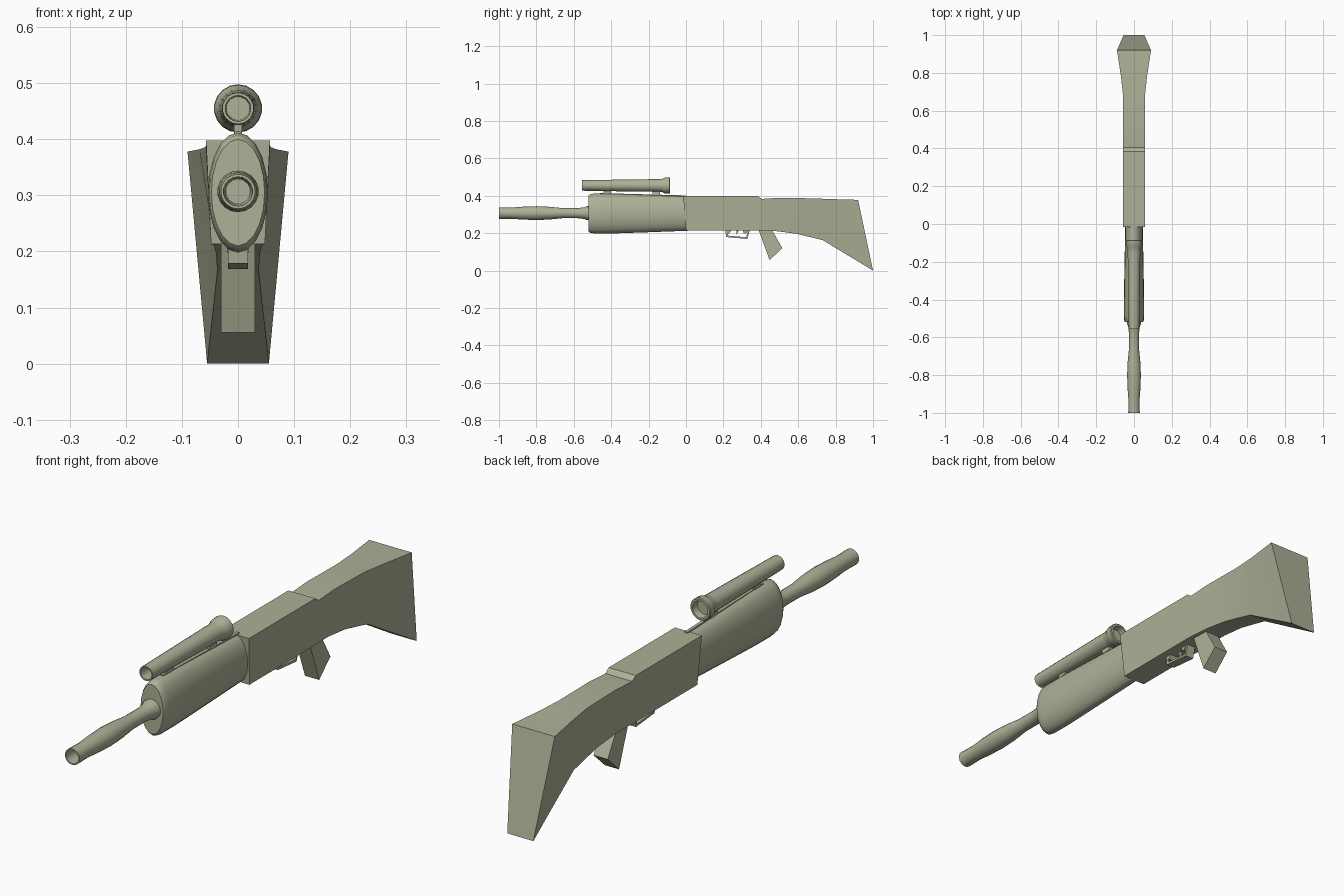
import bpy, bmesh, math

default = bpy.data.objects.get("Cube")
if default:
    bpy.data.objects.remove(default, do_unlink=True)

olive = bpy.data.materials.new("olive grey")
olive.use_nodes = True
COLOUR = (0.42, 0.44, 0.31, 1)
olive.diffuse_color = COLOUR
olive.node_tree.nodes["Principled BSDF"].inputs["Base Color"].default_value = COLOUR


def finish(name, bm, smooth=None):
    """Turn a bmesh into a coloured object, smooth below the given angle."""
    bmesh.ops.recalc_face_normals(bm, faces=bm.faces)
    me = bpy.data.meshes.new(name)
    bm.to_mesh(me)
    bm.free()
    me.materials.append(olive)
    if smooth:
        me.shade_smooth()
        me.set_sharp_from_angle(angle=math.radians(smooth))
    ob = bpy.data.objects.new(name, me)
    bpy.context.collection.objects.link(ob)
    return ob


def loft(bm, rings):
    """Skin closed rings of points and cap both ends."""
    loops = [[bm.verts.new(p) for p in ring] for ring in rings]
    for a, b in zip(loops, loops[1:]):
        for i in range(len(a)):
            j = (i + 1) % len(a)
            bm.faces.new((a[i], a[j], b[j], b[i]))
    bm.faces.new(loops[0])
    bm.faces.new(loops[-1])


def lathe(name, profile, z, sides=18, flat=1.0, smooth=40):
    """Round body along y from (y, radius) pairs; flat narrows it in x."""
    bm = bmesh.new()
    turns = [2 * math.pi * i / sides for i in range(sides)]
    loft(bm, [[(r * flat * math.sin(t), y, z + r * math.cos(t)) for t in turns]
              for y, r in profile])
    return finish(name, bm, smooth)


def plate(name, outline, half):
    """Side outline of (y, z) points given a thickness across x."""
    bm = bmesh.new()
    loft(bm, [[(x, y, z) for y, z in outline] for x in (-half, half)])
    return finish(name, bm)


# Receiver and stock: top (y, z, half width) then bottom (y, z, half width)
stations = [
    ((-0.015, 0.398, 0.057), (0.0, 0.213, 0.048)),
    ((0.385, 0.398, 0.057), (0.37, 0.213, 0.048)),
    ((0.405, 0.383, 0.057), (0.40, 0.213, 0.047)),
    ((0.50, 0.389, 0.057), (0.48, 0.211, 0.043)),
    ((0.68, 0.386, 0.058), (0.59, 0.197, 0.039)),
    ((0.78, 0.382, 0.069), (0.73, 0.163, 0.037)),
    ((0.92, 0.378, 0.09), (1.0, 0.0, 0.055)),
]
bm = bmesh.new()
loft(bm, [[(-tw, ty, tz), (tw, ty, tz), (bw, by, bz), (-bw, by, bz)]
          for (ty, tz, tw), (by, bz, bw) in stations])
finish("receiver_and_stock", bm, 12)

# Oval fore-end with a rounded front rim
lathe("fore_end", [(-0.52, 0.095), (-0.512, 0.103), (-0.49, 0.107), (-0.4, 0.107),
                   (-0.2, 0.1), (0.01, 0.092)], 0.305, 20, 0.5)

# Barrel with a swollen middle and an open muzzle
lathe("barrel", [(-0.85, 0.022), (-1.0, 0.026), (-1.0, 0.031), (-0.93, 0.03),
                 (-0.88, 0.034), (-0.8, 0.037), (-0.73, 0.034), (-0.66, 0.027),
                 (-0.58, 0.027), (-0.545, 0.031), (-0.53, 0.037), (-0.5, 0.037)], 0.307)

# Sight tube, hollow at both ends
lathe("scope", [(-0.48, 0.021), (-0.555, 0.023), (-0.555, 0.028), (-0.5, 0.029),
                (-0.3, 0.032), (-0.15, 0.034), (-0.125, 0.036), (-0.115, 0.042),
                (-0.088, 0.043), (-0.085, 0.04), (-0.085, 0.032), (-0.11, 0.028)], 0.455)

# Rail and two small scope mounts
plate("scope_rail", [(-0.46, 0.40), (-0.46, 0.414), (0.0, 0.402), (0.0, 0.385)], 0.006)
for label, y in (("front", -0.42), ("rear", -0.16)):
    plate(label + "_scope_mount", [(y - 0.02, 0.4), (y + 0.02, 0.4),
                                   (y + 0.02, 0.43), (y - 0.02, 0.43)], 0.007)

# Slanted grip
plate("grip", [(0.385, 0.225), (0.455, 0.225), (0.515, 0.12), (0.447, 0.056)], 0.03)

# Trigger guard strap, its top brackets and the trigger
plate("trigger_guard", [(0.21, 0.22), (0.222, 0.22), (0.225, 0.187), (0.322, 0.178),
                        (0.332, 0.22), (0.342, 0.22), (0.328, 0.169), (0.215, 0.179)], 0.018)
for label, y in (("front", 0.225), ("rear", 0.315)):
    plate(label + "_guard_bracket", [(y - 0.012, 0.22), (y + 0.02, 0.22),
                                     (y + 0.005, 0.197), (y - 0.006, 0.197)], 0.02)
plate("trigger", [(0.268, 0.22), (0.284, 0.22), (0.278, 0.205), (0.27, 0.192)], 0.006)
